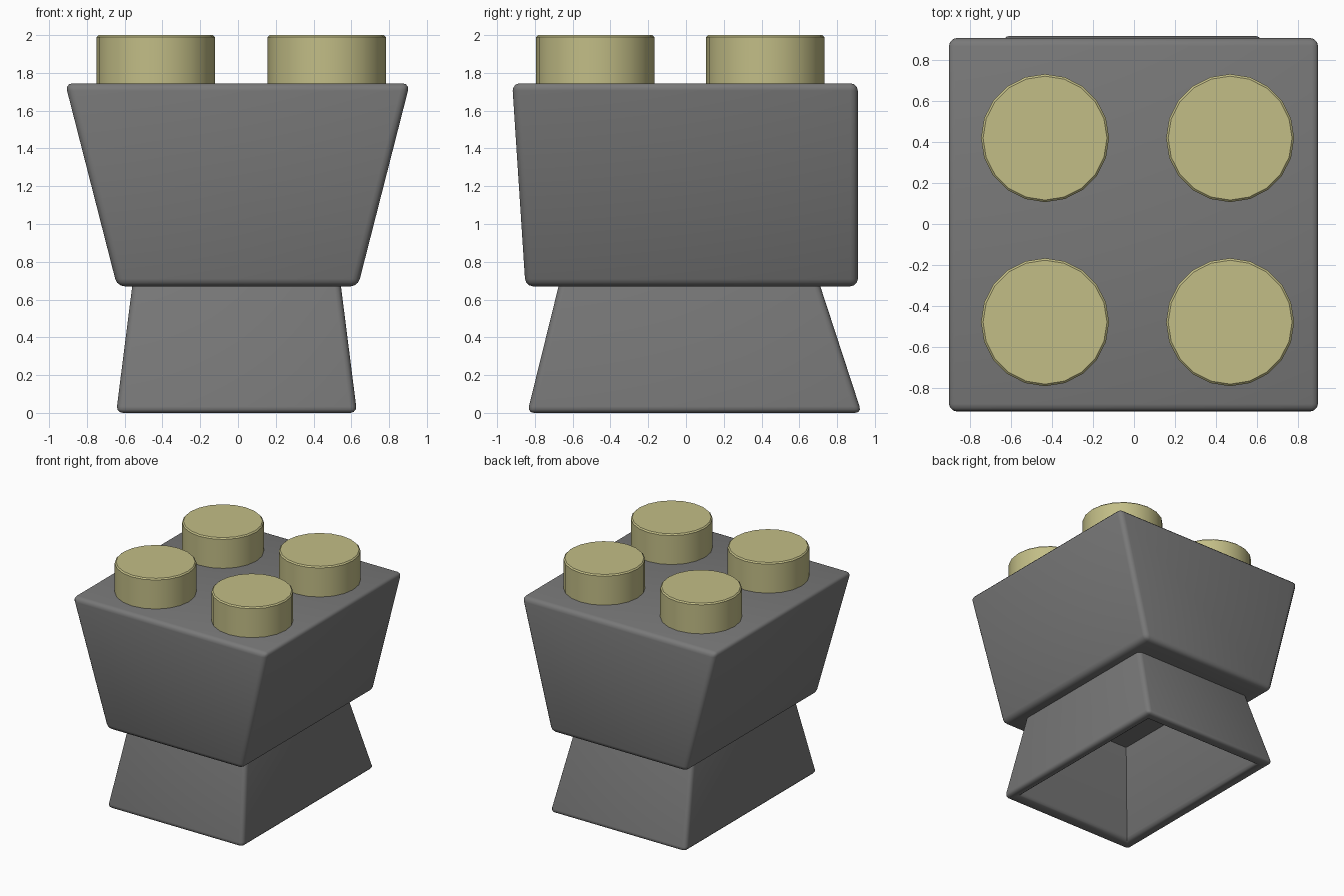
import bpy, bmesh, math

if "Cube" in bpy.data.objects:
    bpy.data.objects.remove(bpy.data.objects["Cube"])


def material(name, rgb):
    m = bpy.data.materials.new(name)
    m.diffuse_color = (*rgb, 1)
    m.use_nodes = True
    m.node_tree.nodes["Principled BSDF"].inputs["Base Color"].default_value = m.diffuse_color
    return m


GREY = material("dark grey", (0.19, 0.19, 0.19))
TAN = material("pale olive", (0.54, 0.51, 0.24))


def finish(name, bm, mat, angle=40):
    bmesh.ops.recalc_face_normals(bm, faces=bm.faces)
    mesh = bpy.data.meshes.new(name)
    bm.to_mesh(mesh)
    bm.free()
    mesh.materials.append(mat)
    ob = bpy.data.objects.new(name, mesh)
    bpy.context.collection.objects.link(ob)
    bpy.context.view_layer.objects.active = ob
    ob.select_set(True)
    bpy.ops.object.shade_smooth_by_angle(angle=math.radians(angle))
    ob.select_set(False)


def ring(bm, x0, x1, y0, y1, z):
    return [bm.verts.new(p) for p in ((x0, y0, z), (x1, y0, z), (x1, y1, z), (x0, y1, z))]


def hollow_frustum(name, rings, bevel, soft_rings):
    """Rings run outer top, outer bottom, inner rim, inner ceiling."""
    bm = bmesh.new()
    loops = [ring(bm, *r) for r in rings]
    for a, b in zip(loops, loops[1:]):
        for i in range(4):
            bm.faces.new((a[i], a[(i + 1) % 4], b[(i + 1) % 4], b[i]))
    bm.faces.new(loops[0])
    bm.faces.new(loops[-1])
    bmesh.ops.recalc_face_normals(bm, faces=bm.faces)
    # round the outer edges, and the inner rim where it is seen
    pairs = [(loops[0][i], loops[1][i]) for i in range(4)]
    for k in soft_rings:
        pairs += [(loops[k][i], loops[k][(i + 1) % 4]) for i in range(4)]
    edges = [bm.edges.get(p) for p in pairs]
    bmesh.ops.bevel(bm, geom=edges, offset=bevel, segments=3, profile=0.5,
                    affect='EDGES', clamp_overlap=True)
    finish(name, bm, GREY)


# flared upper block, with a hidden recess above the base
hollow_frustum("upper_block", [
    (-0.915, 0.91, -0.92, 0.91, 1.745),
    (-0.64, 0.635, -0.85, 0.91, 0.67),
    (-0.50, 0.50, -0.62, 0.66, 0.67),
    (-0.50, 0.50, -0.62, 0.66, 0.78)], 0.04, (0, 1))

# tapered base, open underneath
hollow_frustum("base", [
    (-0.55, 0.535, -0.655, 0.685, 0.75),
    (-0.645, 0.63, -0.84, 0.93, 0.0),
    (-0.55, 0.54, -0.74, 0.82, 0.0),
    (-0.39, 0.38, -0.56, 0.59, 0.71)], 0.035, (1, 2))

# four round studs with a finely rounded top rim
for row, y in (("front", -0.48), ("back", 0.42)):
    for side, x in (("left", -0.435), ("right", 0.47)):
        bm = bmesh.new()
        bmesh.ops.create_cone(bm, cap_ends=True, segments=20, radius1=0.313,
                              radius2=0.313, depth=0.3)
        bmesh.ops.translate(bm, verts=bm.verts, vec=(x, y, 1.85))
        top = [e for e in bm.edges if all(v.co.z > 1.99 for v in e.verts)]
        bmesh.ops.bevel(bm, geom=top, offset=0.01, segments=1, affect='EDGES')
        finish(f"stud_{row}_{side}", bm, TAN)
